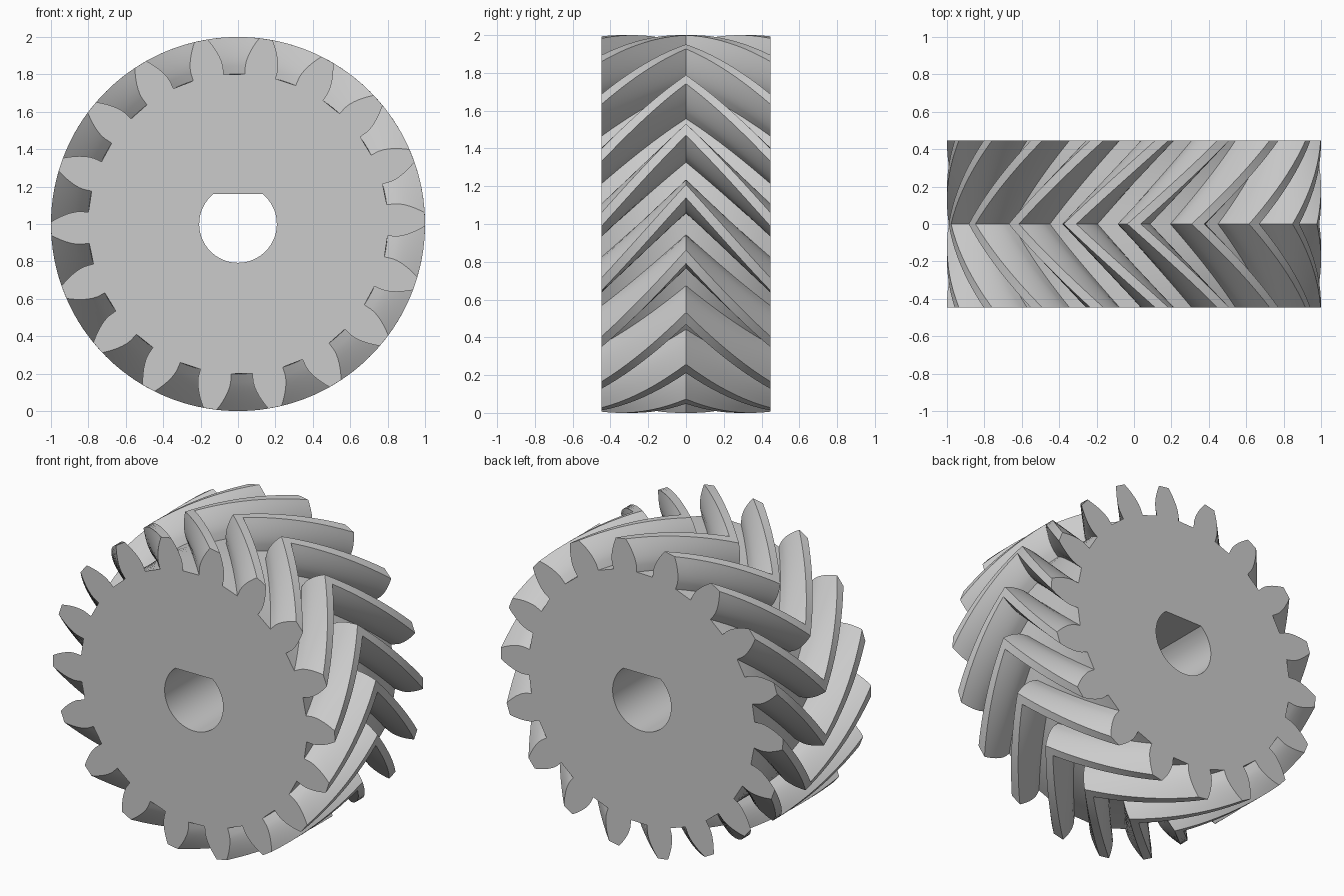
import bpy
import bmesh
import math

cube = bpy.data.objects.get("Cube")
if cube:
    bpy.data.objects.remove(cube, do_unlink=True)

# Gear dimensions
TEETH = 18
PITCH_R, TIP_R, ROOT_R = 0.9, 1.0, 0.802
PRESSURE = math.radians(20)
HALF_TOOTH = math.radians(5.1)
HALF_DEPTH = 0.447
FRONT_PHASE = math.radians(1.4)
TWIST = math.radians(28.6)
SLICES = 10
BORE_R, BORE_FLAT = 0.2075, 0.16


def involute(a):
    return math.tan(a) - a


def half_angle(r):
    """Half of the tooth's angular thickness at radius r."""
    base = PITCH_R * math.cos(PRESSURE)
    a = math.acos(min(1.0, base / r))
    return HALF_TOOTH + involute(PRESSURE) - involute(a)


def gear_profile():
    """Polar outline of the toothed rim, counter-clockwise."""
    base = PITCH_R * math.cos(PRESSURE)
    steps = 6
    radii = [ROOT_R] + [base + (TIP_R - base) * i / steps for i in range(steps + 1)]
    flank = [(r, half_angle(r)) for r in radii]
    outline = []
    for k in range(TEETH):
        mid = math.tau * k / TEETH
        outline += [(r, mid - a) for r, a in flank]
        outline += [(r, mid + a) for r, a in reversed(flank)]
    return outline


def bore_profile(count=48):
    """Polar outline of the D-shaped shaft hole, flat side up."""
    start = math.pi - math.asin(BORE_FLAT / BORE_R)
    sweep = 2 * (math.tau * 0.75 - start)
    return [(BORE_R, start + sweep * i / count) for i in range(count + 1)]


def add_ring(bm, outline, y, turn):
    return [bm.verts.new((r * math.cos(a + turn), y, 1 + r * math.sin(a + turn)))
            for r, a in outline]


def join_rings(bm, first, second):
    n = len(first)
    for i in range(n):
        j = (i + 1) % n
        bm.faces.new((first[i], first[j], second[j], second[i]))


def ring_edges(bm, ring):
    return [bm.edges.get((ring[i - 1], ring[i])) for i in range(len(ring))]


bm = bmesh.new()

# Chevron teeth: twist up to the middle plane, then back again
rim = []
for s in range(-SLICES, SLICES + 1):
    t = s / SLICES
    rim.append(add_ring(bm, gear_profile(), t * HALF_DEPTH,
                        FRONT_PHASE + TWIST * (1 - abs(t))))
for a, b in zip(rim, rim[1:]):
    join_rings(bm, a, b)

# Shaft hole
bore = [add_ring(bm, bore_profile(), y, 0) for y in (-HALF_DEPTH, HALF_DEPTH)]
join_rings(bm, bore[0], bore[1])

# Flat end faces around the hole
for outer, inner, facing in ((rim[0], bore[0], -1), (rim[-1], bore[1], 1)):
    bmesh.ops.triangle_fill(bm, use_beauty=True, normal=(0, facing, 0),
                            edges=ring_edges(bm, outer) + ring_edges(bm, inner))
bmesh.ops.recalc_face_normals(bm, faces=bm.faces[:])

mesh = bpy.data.meshes.new("herringbone_gear")
bm.to_mesh(mesh)
bm.free()
gear = bpy.data.objects.new("herringbone_gear", mesh)
bpy.context.collection.objects.link(gear)

# Plain grey finish
grey = bpy.data.materials.new("plain_grey")
grey.use_nodes = True
colour = (0.6, 0.6, 0.6, 1)
grey.diffuse_color = colour
grey.node_tree.nodes["Principled BSDF"].inputs["Base Color"].default_value = colour
mesh.materials.append(grey)

# Smooth flanks with crisp tooth and chevron edges
bpy.ops.object.select_all(action="DESELECT")
gear.select_set(True)
bpy.context.view_layer.objects.active = gear
bpy.ops.object.shade_smooth_by_angle(angle=math.radians(30))
